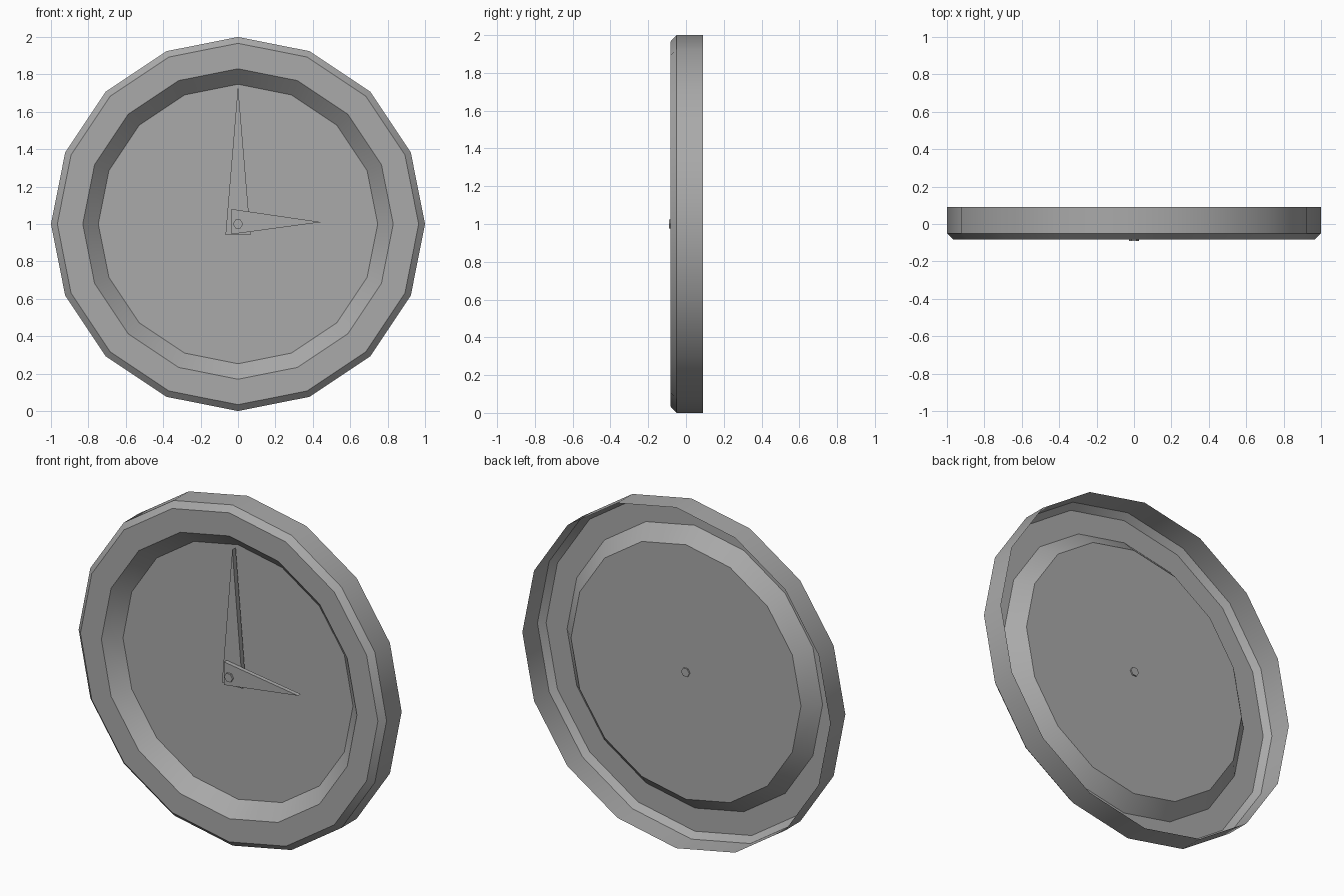
import bpy, bmesh
from math import cos, sin, pi, radians

cube = bpy.data.objects.get("Cube")
if cube:
    bpy.data.objects.remove(cube, do_unlink=True)

grey = bpy.data.materials.new("mid_grey")
grey.use_nodes = True
grey.diffuse_color = (0.4, 0.4, 0.4, 1)
grey.node_tree.nodes["Principled BSDF"].inputs["Base Color"].default_value = (0.4, 0.4, 0.4, 1)

CENTRE = 1.0  # height of the dial centre


def ring(radius, y, sides):
    """Polygon loop, counter-clockwise as seen from the front."""
    return [(radius * cos(2 * pi * k / sides), y, CENTRE + radius * sin(2 * pi * k / sides))
            for k in range(sides)]


def loft(name, loops, back_cap=True):
    """Join loops from back to front and close the front."""
    bm = bmesh.new()
    rows = [[bm.verts.new(p) for p in loop] for loop in loops]
    count = len(rows[0])
    for back, front in zip(rows, rows[1:]):
        for k in range(count):
            n = (k + 1) % count
            bm.faces.new((back[k], back[n], front[n], front[k]))
    bm.faces.new(rows[-1])
    if back_cap:
        bm.faces.new(rows[0][::-1])
    mesh = bpy.data.meshes.new(name)
    bm.to_mesh(mesh)
    bm.free()
    mesh.materials.append(grey)
    obj = bpy.data.objects.new(name, mesh)
    bpy.context.collection.objects.link(obj)
    return obj


def hand(name, outline, front, back):
    return loft(name, [[(x, y, z) for x, z in outline] for y in (back, front)])


# Thin open-backed shell: outer wall, bevel, front rim, sloped inner wall, dial
profile = [(1.0, 0.09), (1.0, -0.05), (0.966, -0.082), (0.83, -0.082), (0.747, 0.0)]
case = loft("clock_case", [ring(r, y, 16) for r, y in profile], back_cap=False)
bpy.ops.object.select_all(action='DESELECT')
case.select_set(True)
bpy.context.view_layer.objects.active = case
bpy.ops.object.shade_smooth_by_angle(angle=radians(30))

# Tapered hands
hand("minute_hand", [(-0.067, 0.94), (0.067, 0.94), (0, 1.74)], -0.053, -0.022)
hand("hour_hand", [(-0.035, 0.945), (0.445, 1.01), (-0.035, 1.08)], -0.079, -0.054)

# Centre pin through the dial
loft("centre_pin", [ring(0.027, y, 6) for y in (0.008, -0.09)])
